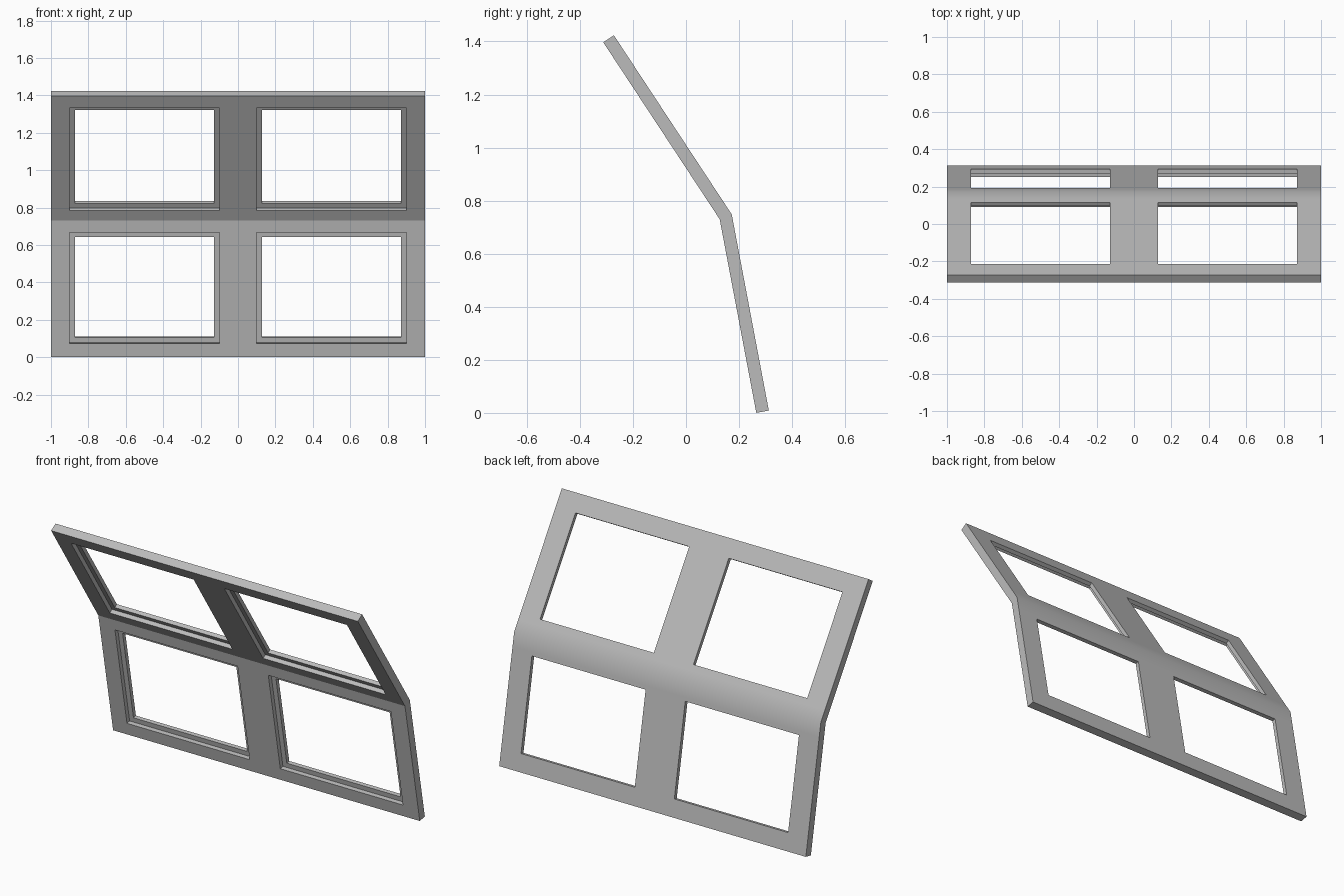
import bpy, bmesh, math
from mathutils import Vector

cube = bpy.data.objects.get("Cube")
if cube:
    bpy.data.objects.remove(cube)

THICK, REBATE, LIP = 0.048, 0.025, 0.029
FOOT, BEND, HEAD = Vector((0, 0.265, 0)), Vector((0, 0.127, 0.73)), Vector((0, -0.312, 1.397))

grey = bpy.data.materials.new("grey")
grey.use_nodes = True
colour = (0.5, 0.5, 0.5, 1)
grey.diffuse_color = colour
grey.node_tree.nodes["Principled BSDF"].inputs["Base Color"].default_value = colour


def add_object(name, bm):
    bmesh.ops.recalc_face_normals(bm, faces=bm.faces)
    mesh = bpy.data.meshes.new(name)
    bm.to_mesh(mesh)
    bm.free()
    obj = bpy.data.objects.new(name, mesh)
    bpy.context.collection.objects.link(obj)
    mesh.materials.append(grey)
    return obj


def axes(start, end):
    """Direction up the panel and direction through it to the back."""
    up = (end - start).normalized()
    return up, Vector((0, up.z, -up.y))


low_up, low_in = axes(FOOT, BEND)
top_up, top_in = axes(BEND, HEAD)
mitre = (low_in + top_in).normalized()
back_bend = BEND + mitre * THICK / mitre.dot(low_in)

# Bent frame slab: side profile extruded across the width
profile = [FOOT, BEND, HEAD, HEAD + top_in * THICK, back_bend + top_up * 0.07,
           back_bend, back_bend - low_up * 0.08, FOOT + low_in * THICK]
bm = bmesh.new()
side = bm.faces.new([bm.verts.new(p + Vector((-1, 0, 0))) for p in profile])
ext = bmesh.ops.extrude_face_region(bm, geom=[side])
bmesh.ops.translate(bm, vec=(2, 0, 0),
                    verts=[v for v in ext["geom"] if isinstance(v, bmesh.types.BMVert)])
frame = add_object("window_frame", bm)


def add_cutter(name, start, up, inward, low, high, inset, depth):
    """Pair of mirrored boxes set into one panel from its front."""
    bm = bmesh.new()
    for sx in (-1, 1):
        box = bmesh.ops.create_cube(bm, size=1)["verts"]
        for v in box:
            x = sx * (0.5 + v.co.x * 2 * (0.4 - inset))
            h = high - inset if v.co.z > 0 else low + inset
            d = depth if v.co.y > 0 else -0.05
            v.co = start + up * h + inward * d + Vector((x, 0, 0))
    cutter = add_object(name, bm)
    cutter.hide_render = True
    return cutter


# Window openings: a shallow rebate in front, then a smaller hole right through
cutters = []
for name, start, up, inward, low, high in (
        ("lower", FOOT, low_up, low_in, 0.074, 0.678),
        ("upper", BEND, top_up, top_in, 0.065, 0.722)):
    for kind, inset, depth in (("rebate", 0, REBATE), ("opening", LIP, 0.1)):
        cutter = add_cutter(f"{name}_{kind}_cutter", start, up, inward, low, high, inset, depth)
        mod = frame.modifiers.new(cutter.name, "BOOLEAN")
        mod.operation, mod.solver, mod.object = "DIFFERENCE", "EXACT", cutter
        cutters.append(cutter)

bpy.ops.object.select_all(action="DESELECT")
bpy.context.view_layer.objects.active = frame
frame.select_set(True)
for mod in list(frame.modifiers):
    bpy.ops.object.modifier_apply(modifier=mod.name)
for cutter in cutters:
    bpy.data.objects.remove(cutter)

# Crisp fold in front, soft fold behind
for edge in frame.data.edges:
    ends = [frame.data.vertices[i].co for i in edge.vertices]
    edge.use_edge_sharp = all(abs(p.y - BEND.y) + abs(p.z - BEND.z) < 0.002 for p in ends)
bpy.ops.object.shade_smooth_by_angle(angle=math.radians(30))
